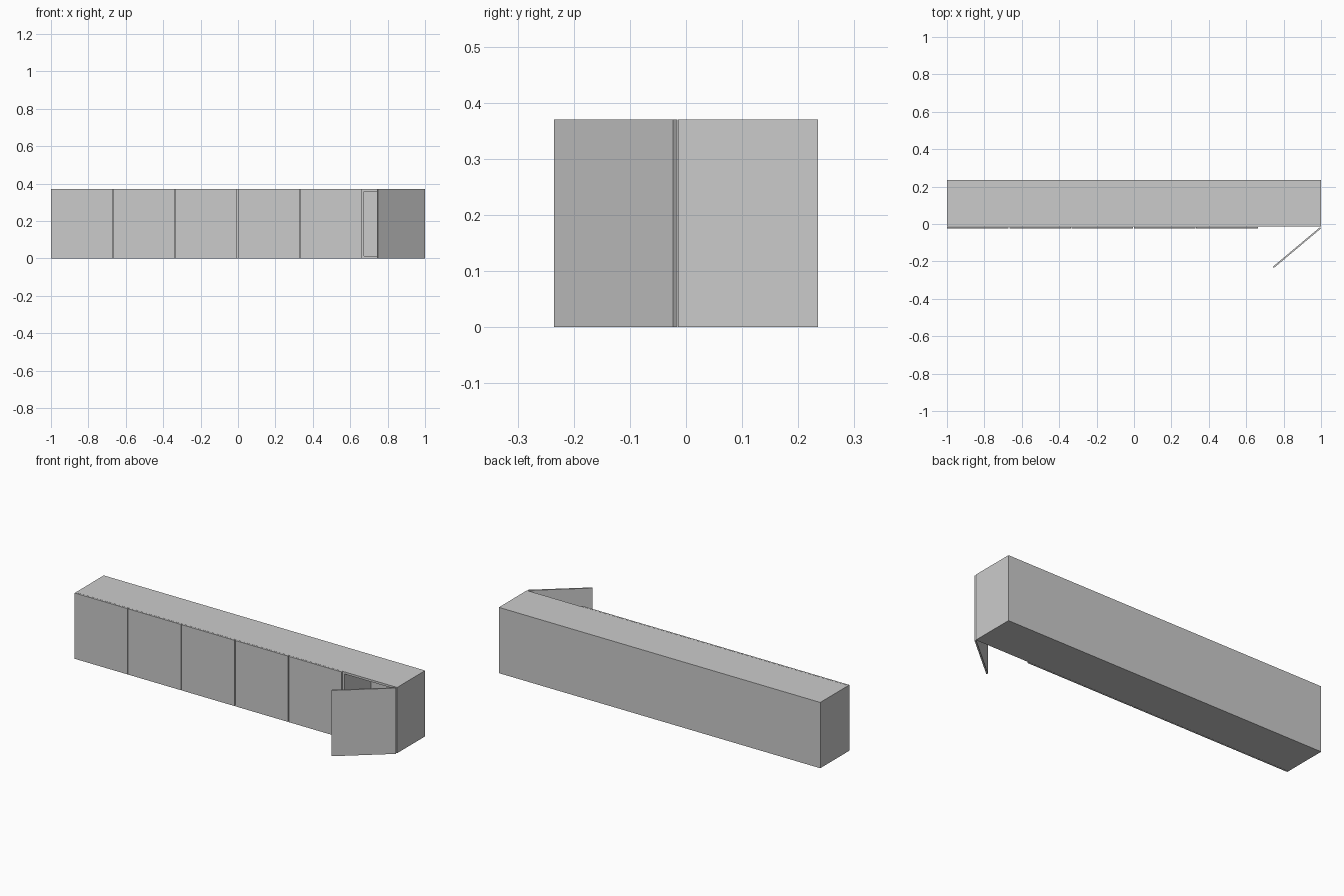
import bpy, bmesh, math
from mathutils import Matrix, Vector

if "Cube" in bpy.data.objects:
    bpy.data.objects.remove(bpy.data.objects["Cube"])

H = 0.37            # cabinet height
BACK, FRONT = 0.235, -0.014
T = 0.012           # panel thickness
DOOR_OUT, DOOR_IN = -0.0235, -0.015
N = 6
BAY = 2.0 / N


def box(name, lo, hi, pivot=(0, 0, 0), angle=0):
    """Box between two corners, placed relative to a pivot and turned about z."""
    lo, hi = Vector(lo), Vector(hi)
    bm = bmesh.new()
    bmesh.ops.create_cube(bm, size=1)
    bmesh.ops.transform(bm, verts=bm.verts,
                        matrix=Matrix.Translation((lo + hi) / 2 - Vector(pivot)) @ Matrix.Diagonal((*(hi - lo), 1)))
    mesh = bpy.data.meshes.new(name)
    bm.to_mesh(mesh)
    bm.free()
    ob = bpy.data.objects.new(name, mesh)
    ob.location = pivot
    ob.rotation_euler.z = math.radians(angle)
    bpy.context.collection.objects.link(ob)
    return ob


# Carcass: floor, top, sides and back panel
box("bottom_panel", (-1, FRONT, 0), (1, BACK, T))
box("top_panel", (-1, FRONT, H - T), (1, BACK, H))
box("left_side", (-1, FRONT, T), (-1 + T, BACK, H - T))
box("right_side", (1 - T, FRONT, T), (1, BACK, H - T))
box("back_panel", (-1 + T, BACK - T, T), (1 - T, BACK, H - T))

# Dividers between the bays
for i in range(1, N):
    x = -1 + i * BAY
    box(f"divider_{i}", (x - T / 2, FRONT, T), (x + T / 2, BACK - T, H - T))

# Doors: five closed, the last swung open on its right-hand hinge
w = (2 - (N - 1) * 0.005) / N
for i in range(N):
    x = -1 + i * (w + 0.005)
    is_open = i == N - 1
    if not is_open:
        x -= 0.001 * i
        x = max(x, -1)
    box(f"door_{i + 1}", (x, DOOR_OUT, 0), (x + w, DOOR_IN, H),
        pivot=(x + w, DOOR_OUT, 0), angle=40 if is_open else 0)
